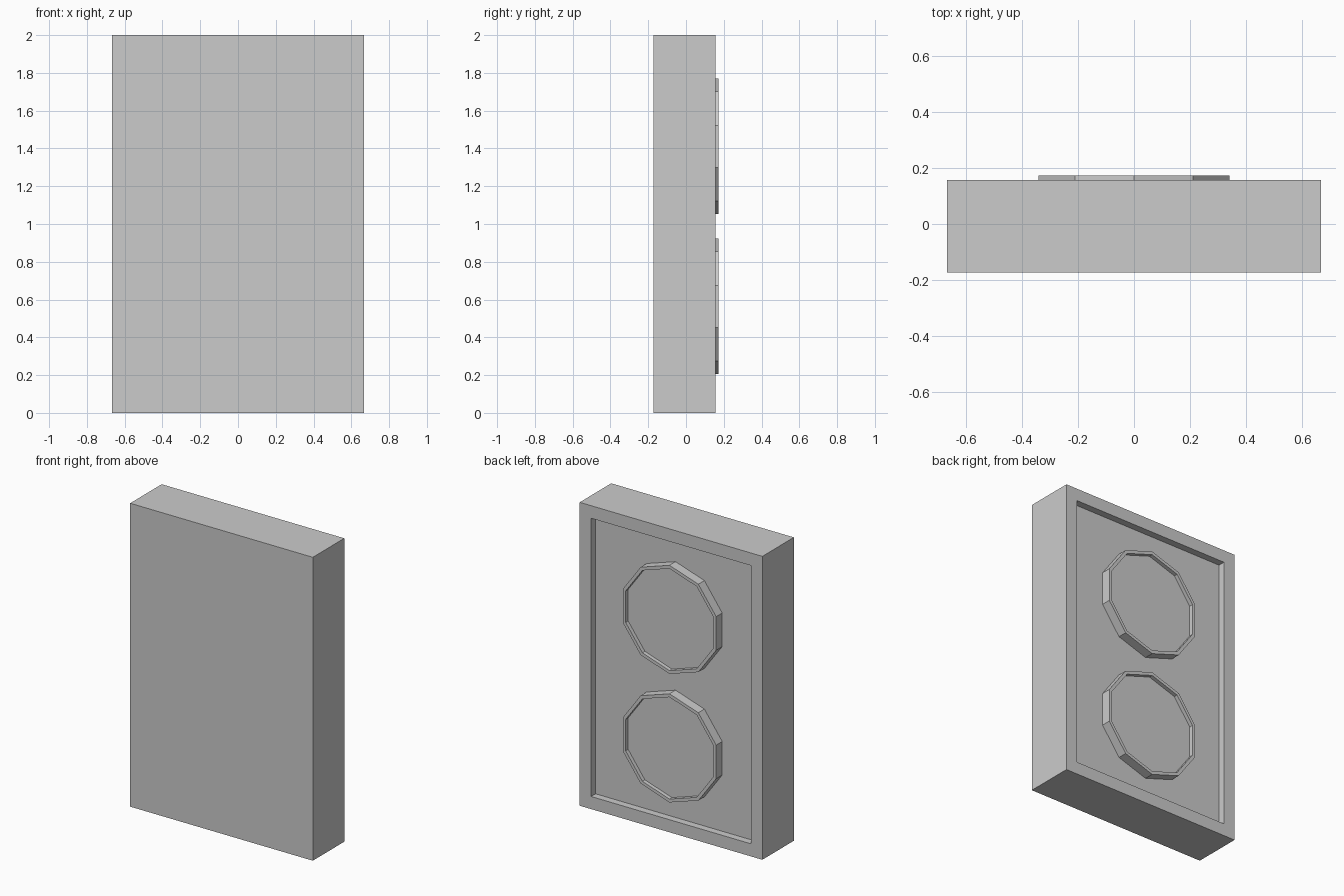
import bpy, bmesh, math
from mathutils import Vector

if "Cube" in bpy.data.objects:
    bpy.data.objects.remove(bpy.data.objects["Cube"])

FRONT, BACK, FLOOR, TOP = -0.172, 0.156, 0.109, 0.172


def finish(bm, name):
    mesh = bpy.data.meshes.new(name)
    bm.normal_update()
    bm.to_mesh(mesh)
    bm.free()
    obj = bpy.data.objects.new(name, mesh)
    bpy.context.collection.objects.link(obj)
    return obj


def push(bm, face, dy):
    """Extrude one face along y and return the moved face."""
    new = bmesh.ops.extrude_discrete_faces(bm, faces=[face])["faces"][0]
    bmesh.ops.translate(bm, verts=new.verts, vec=(0, dy, 0))
    return new


def inset(bm, face, width):
    bmesh.ops.inset_region(bm, faces=[face], thickness=width, use_even_offset=True)
    return face


# Slab with a framed recess in the back
bm = bmesh.new()
bmesh.ops.create_cube(bm, size=1)
bmesh.ops.scale(bm, verts=bm.verts, vec=(1.332, BACK - FRONT, 2))
bmesh.ops.translate(bm, verts=bm.verts, vec=(0, (BACK + FRONT) / 2, 1))
bm.normal_update()
back = max(bm.faces, key=lambda f: f.calc_center_median().y)
push(bm, inset(bm, back, 0.083), FLOOR - BACK)
finish(bm, "panel")


# Ten-sided raised discs with a thin rim
def disc(name, z, radius=0.358, sides=10):
    bm = bmesh.new()
    angles = [math.tau * i / sides for i in range(sides)]
    face = bm.faces.new([bm.verts.new(Vector((radius * math.sin(a), FLOOR, z + radius * math.cos(a))))
                         for a in angles])
    bm.normal_update()
    face = push(bm, face, TOP - FLOOR)
    bm.normal_update()
    push(bm, inset(bm, face, 0.021), -0.026)
    finish(bm, name)


disc("upper_disc", 1.411)
disc("lower_disc", 0.564)
